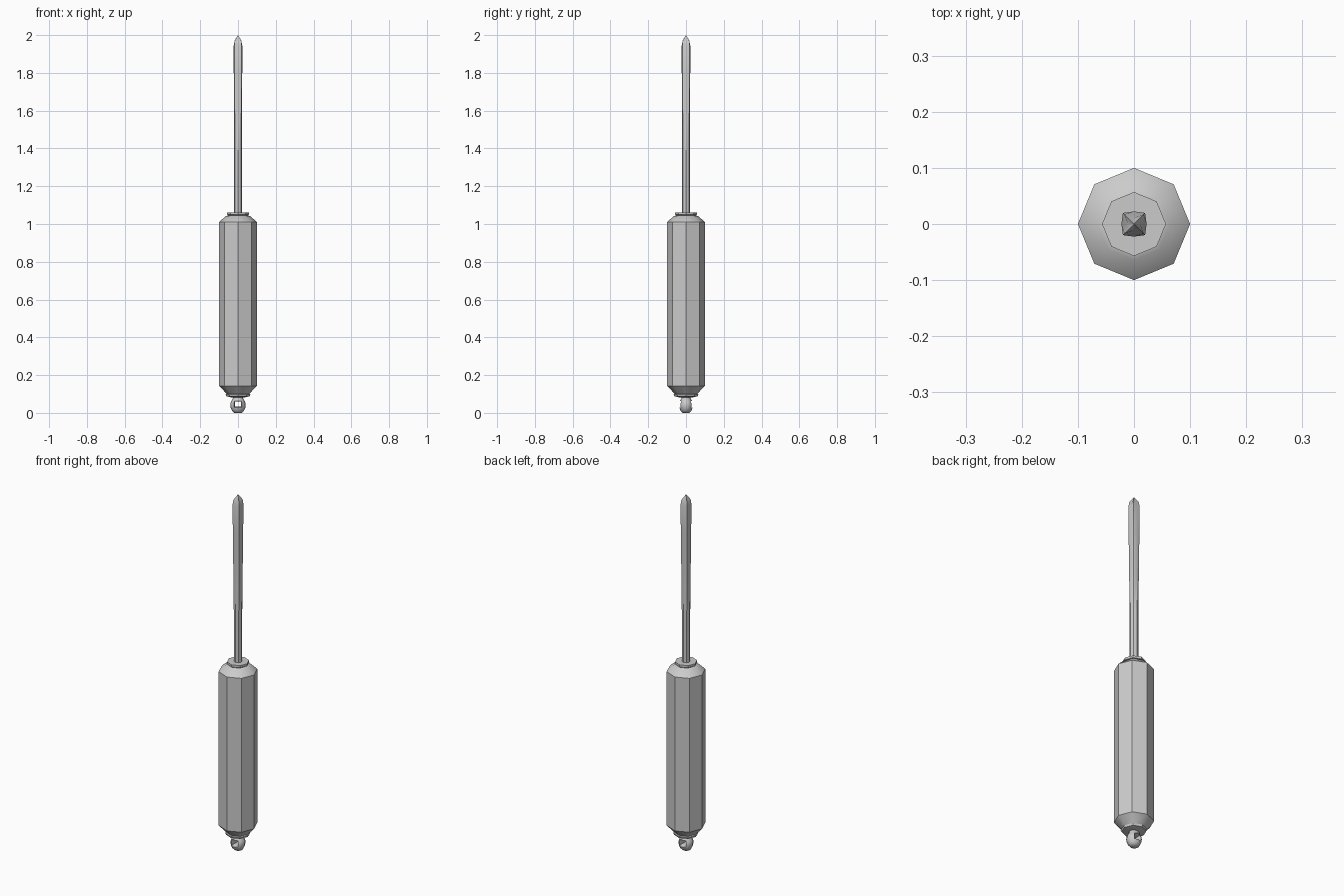
import bpy, bmesh
from math import sin, cos, pi, radians

if "Cube" in bpy.data.objects:
    bpy.data.objects.remove(bpy.data.objects["Cube"])


def lathe(name, rings, sides=8, phase=0.0):
    """Loft rings of (z, radius) or (z, even radius, odd radius), capped at both ends."""
    bm = bmesh.new()
    loops = []
    for z, *r in rings:
        loops.append([bm.verts.new((r[i % len(r)] * cos(phase + 2 * pi * i / sides),
                                    r[i % len(r)] * sin(phase + 2 * pi * i / sides), z))
                      for i in range(sides)])
    for a, b in zip(loops, loops[1:]):
        for i in range(sides):
            j = (i + 1) % sides
            bm.faces.new((a[i], a[j], b[j], b[i]))
    bm.faces.new(loops[0][::-1])
    bm.faces.new(loops[-1])
    bmesh.ops.remove_doubles(bm, verts=bm.verts, dist=1e-5)
    bmesh.ops.recalc_face_normals(bm, faces=bm.faces)
    mesh = bpy.data.meshes.new(name)
    bm.to_mesh(mesh)
    bm.free()
    obj = bpy.data.objects.new(name, mesh)
    bpy.context.collection.objects.link(obj)
    return obj


def activate(obj):
    bpy.ops.object.select_all(action='DESELECT')
    obj.select_set(True)
    bpy.context.view_layer.objects.active = obj


# Octagonal grip with chamfered ends and collars
handle = lathe("handle", [
    (0.082, 0.036), (0.088, 0.062), (0.098, 0.066), (0.101, 0.06),
    (0.143, 0.1), (1.01, 0.1), (1.043, 0.064), (1.045, 0.05),
    (1.05, 0.057), (1.062, 0.057)])

# Shaft, turning from a plain octagon to four ridges, with a fluted point
shaft = lathe("shaft_and_tip", [
    (1.055, 0.022), (1.35, 0.022), (1.56, 0.022, 0.024), (1.8, 0.0225, 0.027),
    (1.945, 0.0225, 0.028), (1.972, 0.011, 0.024), (2.0, 0.0008)])

# Hanging knob on the butt end
knob = lathe("hanging_knob", [
    (0.0, 0.019), (0.01, 0.031), (0.025, 0.038), (0.042, 0.041),
    (0.058, 0.038), (0.07, 0.031), (0.078, 0.027), (0.09, 0.03)])
knob.scale.y = 0.9

# Flared square hole through the knob, front to back
cutter = lathe("hole_cutter", [
    (-0.06, 0.044), (-0.014, 0.022), (0.014, 0.022), (0.06, 0.044)], 4, pi / 4)
cutter.rotation_euler.x = radians(90)
cutter.location.z = 0.046
cutter.scale.y = 0.85
cutter.hide_render = True
activate(knob)
mod = knob.modifiers.new("hole", 'BOOLEAN')
mod.operation = 'DIFFERENCE'
mod.solver = 'EXACT'
mod.object = cutter
bpy.ops.object.modifier_apply(modifier=mod.name)
bpy.data.objects.remove(cutter)

# Smooth the shallow bends, keep the long facets crisp
for obj, angle in ((handle, 36), (shaft, 30), (knob, 46)):
    activate(obj)
    bpy.ops.object.shade_smooth_by_angle(angle=radians(angle))
